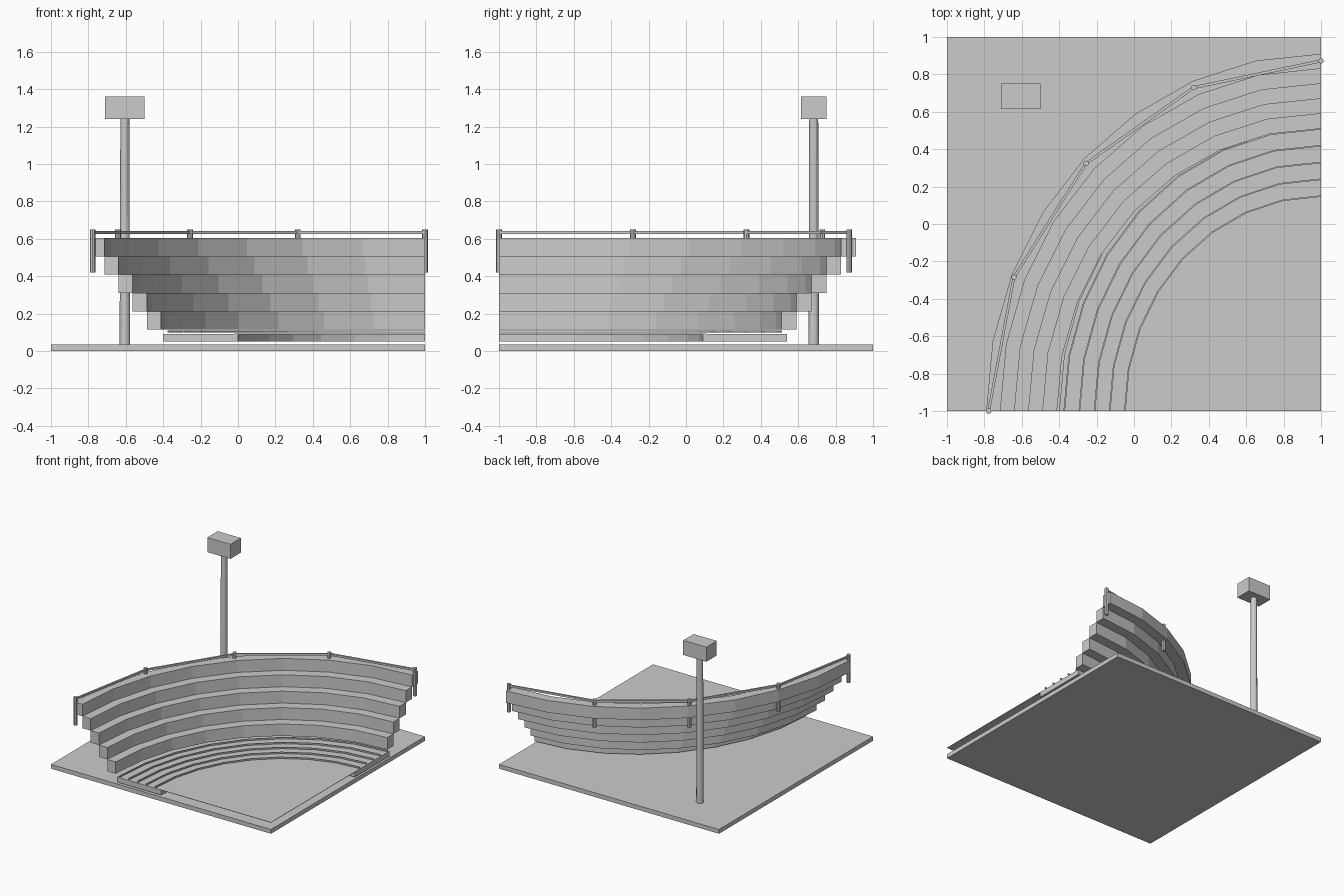
import bpy, bmesh
from math import sin, cos, pi
from mathutils import Vector

old = bpy.data.objects.get("Cube")
if old:
    bpy.data.objects.remove(old, do_unlink=True)

# Single concrete grey
grey = bpy.data.materials.new("concrete_grey")
grey.use_nodes = True
colour = (0.6, 0.6, 0.6, 1)
grey.diffuse_color = colour
grey.node_tree.nodes["Principled BSDF"].inputs["Base Color"].default_value = colour

SEGMENTS = 8


def finish(name, bm):
    bmesh.ops.recalc_face_normals(bm, faces=bm.faces)
    mesh = bpy.data.meshes.new(name)
    bm.to_mesh(mesh)
    bm.free()
    mesh.materials.append(grey)
    obj = bpy.data.objects.new(name, mesh)
    bpy.context.collection.objects.link(obj)
    return obj


def box(name, x0, x1, y0, y1, z0, z1):
    bm = bmesh.new()
    bmesh.ops.create_cube(bm, size=1)
    for v in bm.verts:
        v.co = ((x0 + x1) / 2 + v.co.x * (x1 - x0),
                (y0 + y1) / 2 + v.co.y * (y1 - y0),
                (z0 + z1) / 2 + v.co.z * (z1 - z0))
    return finish(name, bm)


def cylinder(name, x, y, z0, z1, r0, r1, sides):
    bm = bmesh.new()
    bmesh.ops.create_cone(bm, cap_ends=True, segments=sides,
                          radius1=r0, radius2=r1, depth=z1 - z0)
    bmesh.ops.translate(bm, verts=bm.verts, vec=(x, y, (z0 + z1) / 2))
    return finish(name, bm)


def arc(x_end, y_end):
    """Quarter ellipse about the corner (1, -1), from (1, y_end) to (x_end, -1)."""
    angles = [i * pi / 2 / SEGMENTS for i in range(SEGMENTS + 1)]
    return [Vector((1 - (1 - x_end) * sin(a), -1 + (1 + y_end) * cos(a), 0))
            for a in angles]


def sweep(name, inner, outer, z0, z1):
    """Closed band between two matching plan lines."""
    bm = bmesh.new()
    rings = []
    for p, q in zip(inner, outer):
        rings.append([bm.verts.new((v.x, v.y, z))
                      for v, z in ((p, z0), (q, z0), (q, z1), (p, z1))])
    for a, b in zip(rings, rings[1:]):
        for k in range(4):
            n = (k + 1) % 4
            bm.faces.new((a[k], a[n], b[n], b[k]))
    bm.faces.new(rings[0])
    bm.faces.new(rings[-1])
    return finish(name, bm)


# Ground slab
box("ground_slab", -1, 1, -1, 1, 0, 0.035)

# Lower platform and the thin floor sheet it carries
sweep("lower_platform", arc(0, 0.09), arc(-0.4, 0.54), 0.05, 0.092)
bm = bmesh.new()
outline = [bm.verts.new((p.x, p.y, 0.09)) for p in arc(-0.02, 0.11)]
outline.append(bm.verts.new((1, -1, 0.09)))
floor = bm.faces.new(outline)
lid = bmesh.ops.extrude_face_region(bm, geom=[floor])["geom"]
bmesh.ops.translate(bm, vec=(0, 0, 0.003),
                    verts=[g for g in lid if isinstance(g, bmesh.types.BMVert)])
finish("floor_sheet", bm)

# Low curved strips on the platform
for i in range(5):
    x, y = -0.045 - 0.081 * i, 0.145 + 0.09 * i
    sweep(f"low_strip_{i + 1}", arc(x, y), arc(x - 0.008, y + 0.008), 0.099, 0.111)

# Seating tiers, stepping up and out
for i in range(5):
    x, y, z = -0.412 - 0.0756 * i, 0.51 + 0.08 * i, 0.115 + 0.098 * i
    sweep(f"seating_tier_{i + 1}", arc(x, y), arc(x - 0.0756, y + 0.08), z, z + 0.098)

# Guard rail posts on every second corner of the top tier, with straight rails
points = arc(-0.777, 0.872)[::2]
for i, p in enumerate(points):
    cylinder(f"rail_post_{i + 1}", p.x, p.y, 0.42, 0.65, 0.015, 0.015, 8)
sweep("guard_rail", arc(-0.77, 0.864)[::2], arc(-0.784, 0.88)[::2], 0.626, 0.641)

# Floodlight
cylinder("light_pole", -0.605, 0.683, 0.035, 1.245, 0.028, 0.024, 12)
box("light_head", -0.71, -0.5, 0.615, 0.75, 1.24, 1.36)
